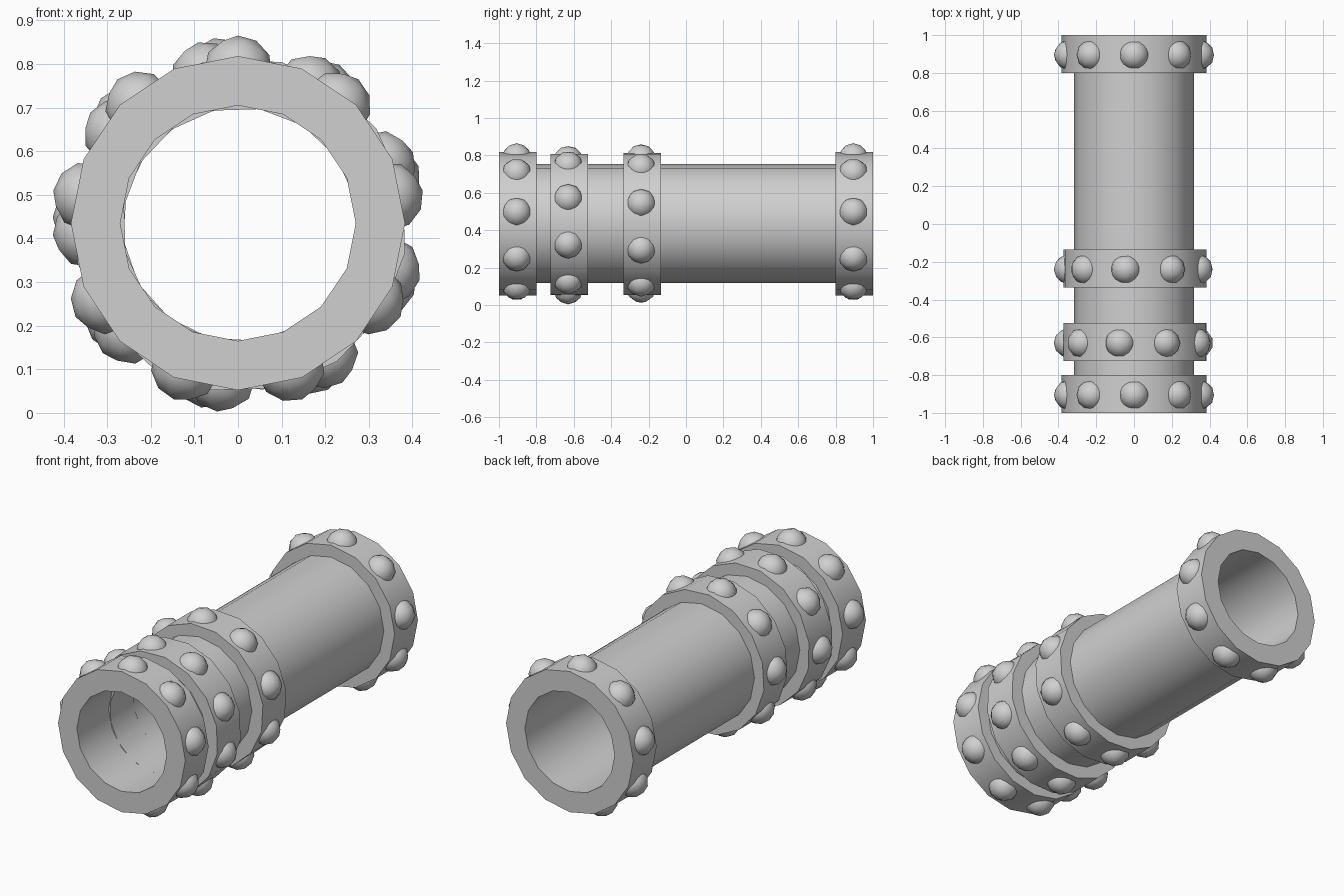
import bpy, bmesh, math
from mathutils import Matrix, Vector

if "Cube" in bpy.data.objects:
    bpy.data.objects.remove(bpy.data.objects["Cube"])

CZ = 0.435      # height of the pipe axis
SIDES = 16
STUDS = 9

grey = bpy.data.materials.new("plain grey")
grey.diffuse_color = (0.63, 0.63, 0.63, 1)
grey.use_nodes = True
grey.node_tree.nodes["Principled BSDF"].inputs["Base Color"].default_value = grey.diffuse_color


def finish(name, bm, x=0.0, y=0.0, z=CZ, turn=0.0):
    """Turn a bmesh into a smooth shaded object; turn runs from the top towards +x."""
    bmesh.ops.recalc_face_normals(bm, faces=bm.faces)
    mesh = bpy.data.meshes.new(name)
    bm.to_mesh(mesh)
    bm.free()
    mesh.materials.append(grey)
    obj = bpy.data.objects.new(name, mesh)
    bpy.context.collection.objects.link(obj)
    obj.location = (x, y, z)
    obj.rotation_euler = (0, turn, 0)
    bpy.ops.object.select_all(action='DESELECT')
    obj.select_set(True)
    bpy.context.view_layer.objects.active = obj
    bpy.ops.object.shade_smooth_by_angle(angle=math.radians(30))
    return obj


def hollow(r_out, r_in, length):
    """Open pipe along y: a rectangular section swept round the axis."""
    bm = bmesh.new()
    h = length / 2
    section = [(r_out, -h), (r_out, h), (r_in, h), (r_in, -h)]
    loops = []
    for k in range(SIDES):
        a = 2 * math.pi * k / SIDES
        loops.append([bm.verts.new((r * math.sin(a), y, r * math.cos(a)))
                      for r, y in section])
    for k in range(SIDES):
        p, q = loops[k], loops[(k + 1) % SIDES]
        for i in range(4):
            j = (i + 1) % 4
            bm.faces.new((p[i], p[j], q[j], q[i]))
    return bm


def studs():
    """Circle of round studs half sunk into a collar."""
    bm = bmesh.new()
    for k in range(STUDS):
        m = (Matrix.Rotation(2 * math.pi * k / STUDS, 4, 'Y')
             @ Matrix.Translation(Vector((0, 0, 0.35))))
        bmesh.ops.create_icosphere(bm, subdivisions=2, radius=0.08, matrix=m)
    return bm


# Long pipe
finish("pipe", hollow(0.318, 0.271, 1.98))

# Collars with studs: name, y, turn in degrees, x shift, z shift
collars = [
    ("front_collar", -0.90, 0, 0.0, 0.0),
    ("second_collar", -0.625, -13, 0.005, -0.005),
    ("middle_collar", -0.235, -8, 0.005, -0.002),
    ("back_collar", 0.90, 0, 0.0, 0.0),
]
for name, y, deg, dx, dz in collars:
    turn = math.radians(deg)
    finish(name, hollow(0.383, 0.27, 0.2), dx, y, CZ + dz, turn)
    finish(name + "_studs", studs(), dx, y - 0.005, CZ + dz, turn)
